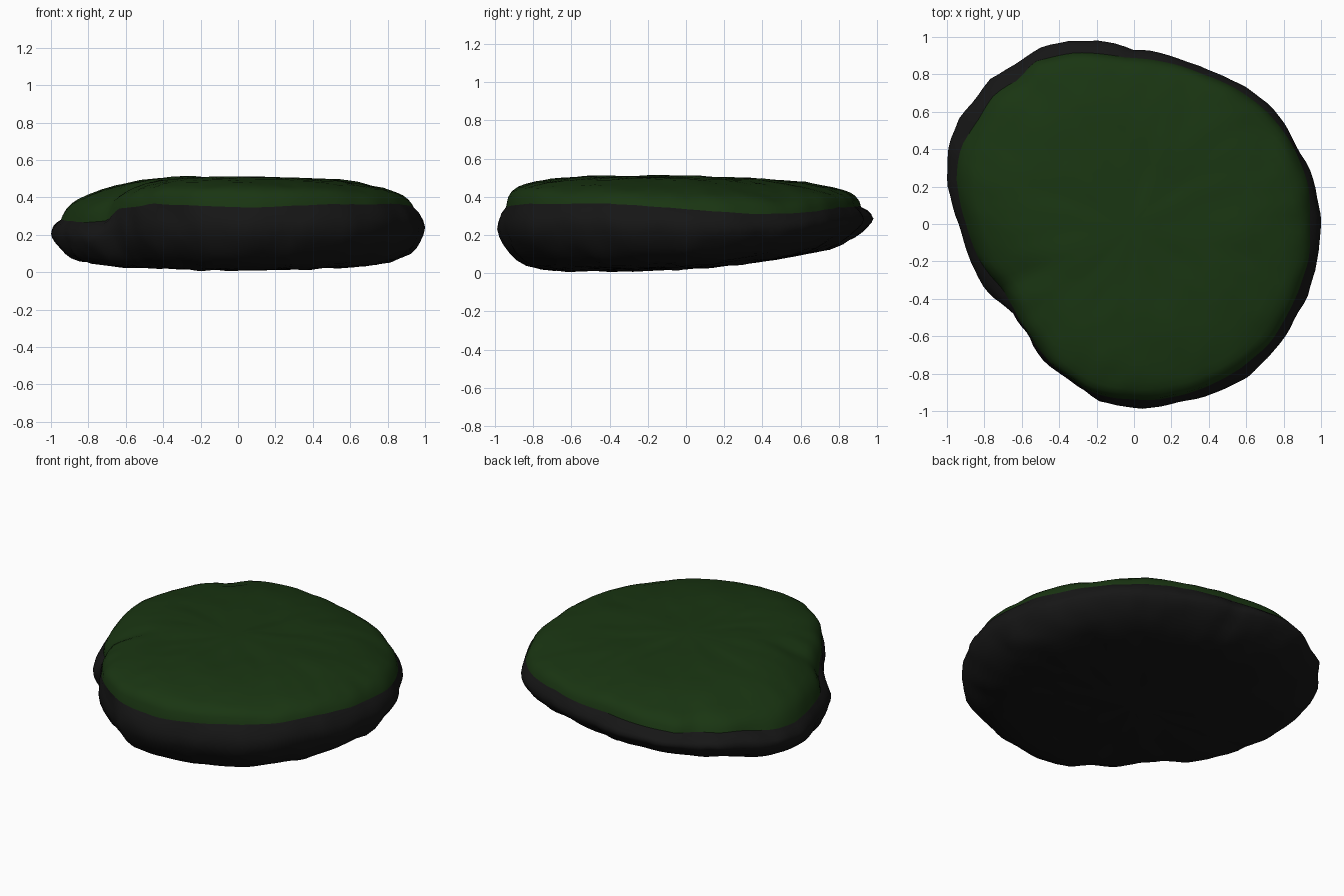
import bpy, bmesh, math
from mathutils import Vector, noise

if "Cube" in bpy.data.objects:
    bpy.data.objects.remove(bpy.data.objects["Cube"])

N = 128

# Rock outline seen from above (x, y)
ROCK = [(1, 0), (.965, .2), (.9, .37), (.81, .53), (.73, .63), (.63, .71), (.53, .765), (.4, .815),
        (.27, .87), (.13, .92), (0, .93), (-.1, .965), (-.37, .975), (-.52, .93), (-.62, .86),
        (-.77, .77), (-.85, .66), (-.93, .57), (-.98, .45), (-1, .3), (-.98, .1), (-.94, 0),
        (-.87, -.2), (-.8, -.35), (-.65, -.48), (-.56, -.6), (-.48, -.74), (-.35, -.83),
        (-.2, -.94), (.05, -.98), (.25, -.95), (.43, -.9), (.6, -.82), (.73, -.7),
        (.86, -.51), (.955, -.27)]
# Grass edge (x, y, z)
GRASS = [(.94, 0, .335), (.93, .2, .32), (.88, .36, .31), (.71, .6, .315), (.55, .72, .33),
         (.37, .8, .345), (.13, .87, .35), (-.05, .89, .35), (-.35, .91, .345), (-.52, .87, .335),
         (-.62, .77, .335), (-.75, .69, .325), (-.83, .56, .315), (-.92, .42, .295),
         (-.95, .25, .28), (-.9, 0, .275), (-.82, -.2, .265), (-.7, -.35, .275), (-.64, -.46, .34),
         (-.55, -.6, .35), (-.45, -.74, .365), (-.2, -.91, .355), (.05, -.94, .345),
         (.4, -.865, .36), (.7, -.665, .365), (.85, -.42, .365), (.93, -.2, .35)]


def resample(points):
    """Even angular samples of a closed outline, as (radius, height)."""
    pts = sorted((math.atan2(p[1], p[0]) % math.tau, math.hypot(p[0], p[1]),
                  p[2] if len(p) > 2 else 0) for p in points)
    pts = [(pts[-1][0] - math.tau, *pts[-1][1:])] + pts + [(pts[0][0] + math.tau, *pts[0][1:])]
    out = []
    for i in range(N):
        a = math.tau * i / N
        for p, q in zip(pts, pts[1:]):
            if p[0] <= a <= q[0]:
                t = (a - p[0]) / (q[0] - p[0])
                out.append((p[1] + t * (q[1] - p[1]), p[2] + t * (q[2] - p[2])))
                break
    return out


rock_edge, grass_edge = resample(ROCK), resample(GRASS)


def underside(x, y):
    return .014 + .1 * max(0, y + .3) ** 2 + .04 * x * x


def crown(x, y):
    return .51 - .04 * max(0, y) - .035 * max(0, -x - .3) - .02 * max(0, x)


def bump(v, amount):
    return v + (noise.noise_vector(v * 4 + Vector((3, 7, 1))) * .4
                + noise.noise_vector(v * 9) * .5) * amount


def skin(name, rings, centre, color, upward):
    """Bridge closed rings, close the last one onto a centre point."""
    bm = bmesh.new()
    loops = [[bm.verts.new(v) for v in ring] for ring in rings]
    tip = bm.verts.new(centre)
    for a, b in zip(loops, loops[1:]):
        for i in range(N):
            j = (i + 1) % N
            bm.faces.new((a[i], a[j], b[j], b[i]))
    for i in range(N):
        bm.faces.new((loops[-1][i], loops[-1][(i + 1) % N], tip))
    if not upward:
        bmesh.ops.reverse_faces(bm, faces=bm.faces)
    mesh = bpy.data.meshes.new(name)
    bm.to_mesh(mesh)
    bm.free()
    mesh.shade_smooth()
    mat = bpy.data.materials.new(name + "_color")
    mat.diffuse_color = color
    mat.use_nodes = True
    mat.node_tree.nodes["Principled BSDF"].inputs["Base Color"].default_value = mat.diffuse_color
    mesh.materials.append(mat)
    obj = bpy.data.objects.new(name, mesh)
    bpy.context.collection.objects.link(obj)


def direction(i):
    a = math.tau * i / N
    return math.cos(a), math.sin(a)


# Rock: rounded side from the grass edge down, then the flat underside
rings = []
ring = []
for i in range(N):
    c, s = direction(i)
    r, z = grass_edge[i]
    ring.append(bump(Vector((c * r, s * r, z)), .008))
rings.append(ring)
# (blend from grass edge to rock edge, scale, height share)
SIDE = [(.5, 1, .9), (.85, 1, .77), (1, 1, .65), (1, .99, .52), (1, .968, .39), (1, .938, .27),
        (1, .9, .16), (1, .85, .07), (1, .78, .02)]
SIDE += [(1, k / 10, 0) for k in (7, 6, 5, 4, 3, 2, 1)]
for t, k, h in SIDE:
    ring = []
    for i in range(N):
        c, s = direction(i)
        r, z = grass_edge[i]
        if k > .75:  # left and right ends are fuller
            k2 = k + (1 - k) * (.4 if c < 0 else .2) * c ** 6
        else:
            k2 = k
        R = (r + t * (rock_edge[i][0] - r)) * k2
        low = underside(c * R, s * R)
        ring.append(bump(Vector((c * R, s * R, low + h * (z - low))), .02))
    rings.append(ring)
skin("rock_base", rings, bump(Vector((0, 0, underside(0, 0))), .02), (.008, .008, .008, 1), False)

# Grass cap: gently domed top, with a steeper lip at the front
CAP = [(1, 0), (.99, .18), (.97, .36), (.94, .5), (.9, .6), (.84, .71), (.77, .81), (.68, .9),
       (.58, .96), (.48, .99), (.38, 1), (.26, 1), (.13, 1)]
rings = []
for k, h in CAP:
    ring = []
    for i in range(N):
        c, s = direction(i)
        r, z = grass_edge[i]
        x, y = c * r * k, s * r * k
        rise = h ** (.85 - .2 * max(0, -s) + .4 * c * c)
        ring.append(bump(Vector((x, y, z + rise * (crown(x, y) - z))), .008 if k == 1 else .016))
    rings.append(ring)
skin("grass_cap", rings, bump(Vector((0, 0, crown(0, 0))), .016), (.010, .036, .006, 1), True)
